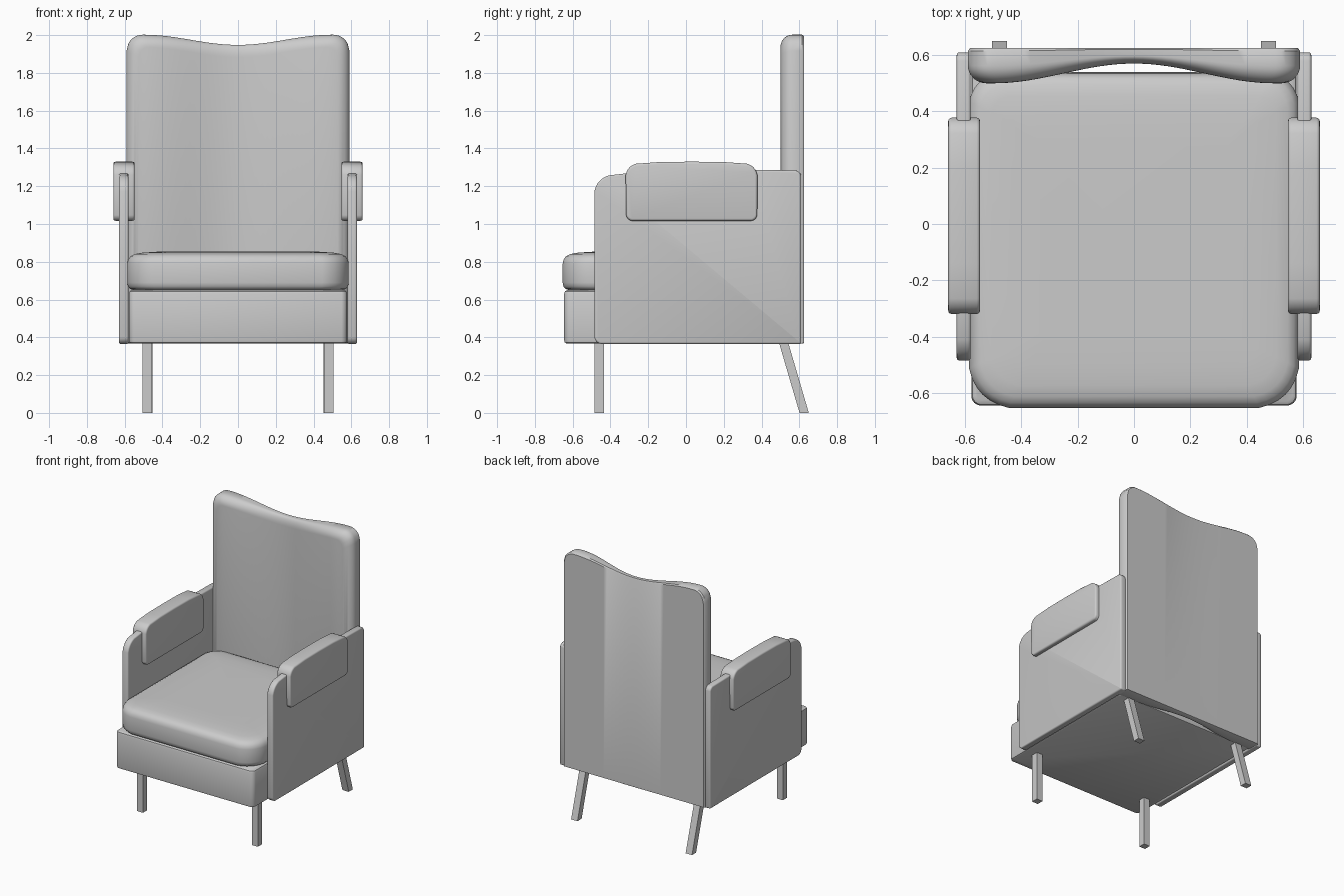
import bpy, bmesh, math

if "Cube" in bpy.data.objects:
    bpy.data.objects.remove(bpy.data.objects["Cube"])


def finish(bm, name, mirror=False):
    bmesh.ops.recalc_face_normals(bm, faces=bm.faces)
    me = bpy.data.meshes.new(name)
    bm.to_mesh(me)
    bm.free()
    ob = bpy.data.objects.new(name, me)
    bpy.context.collection.objects.link(ob)
    bpy.ops.object.select_all(action='DESELECT')
    ob.select_set(True)
    bpy.context.view_layer.objects.active = ob
    bpy.ops.object.shade_smooth_by_angle(angle=math.radians(40))
    if mirror:
        ob.modifiers.new("mirror", 'MIRROR').use_mirror_merge = False
    return ob


def slab(name, profile, x0, x1, bevel=0.0, mirror=True):
    """Side (y, z) profile extruded along x, with rounded rims."""
    bm = bmesh.new()
    a = [bm.verts.new((x0, y, z)) for y, z in profile]
    b = [bm.verts.new((x1, y, z)) for y, z in profile]
    n = len(profile)
    caps = [bm.faces.new(a), bm.faces.new(b)]
    for i in range(n):
        j = (i + 1) % n
        bm.faces.new((a[i], a[j], b[j], b[i]))
    bmesh.ops.recalc_face_normals(bm, faces=bm.faces)
    if bevel:
        edges = {e for f in caps for e in f.edges}
        bmesh.ops.bevel(bm, geom=list(edges), offset=bevel, segments=3,
                        profile=0.5, affect='EDGES')
    return finish(bm, name, mirror)


def rounded(points, steps=5):
    """Round polygon corners given as (y, z, radius)."""
    out = []
    n = len(points)
    for i, (y, z, r) in enumerate(points):
        if r == 0:
            out.append((y, z))
            continue
        ends = []
        for q in (points[i - 1], points[(i + 1) % n]):
            d = math.hypot(q[0] - y, q[1] - z)
            ends.append((y + (q[0] - y) * r / d, z + (q[1] - z) * r / d))
        for k in range(steps + 1):
            t = k / steps
            w = ((1 - t) ** 2 + 0.35 * t * (1 - t), t * t + 0.35 * t * (1 - t))
            c = 1 - w[0] - w[1]
            out.append((w[0] * ends[0][0] + w[1] * ends[1][0] + c * y,
                        w[0] * ends[0][1] + w[1] * ends[1][1] + c * z))
    return out


def loft(name, x, y0, y1, r_front, r_back, levels):
    """Stack of rounded rectangles; levels are (inset, z)."""
    bm = bmesh.new()
    rings = []
    for s, z in levels:
        f, b = max(r_front - s * 0.5, 0.01), max(r_back - s * 0.5, 0.01)
        plan = rounded([(-x + s, y0 + s, f), (x - s, y0 + s, f),
                        (x - s, y1 - s, b), (-x + s, y1 - s, b)], 6)
        rings.append([bm.verts.new((px, py, z)) for px, py in plan])
    n = len(rings[0])
    for p, q in zip(rings, rings[1:]):
        for i in range(n):
            j = (i + 1) % n
            bm.faces.new((p[i], p[j], q[j], q[i]))
    bm.faces.new(rings[0])
    bm.faces.new(rings[-1])
    return finish(bm, name)


def backrest():
    """Flat back, concave padded front, dipped top edge."""
    W, N = 0.59, 48
    bm = bmesh.new()
    levels = [(0.008, 0.0), (0.0, 0.08)]
    for k in range(9):
        t = k / 8 * math.pi / 2
        levels.append((0.065 * (1 - math.cos(t)), 0.5 + 0.5 * math.sin(t)))
    rings = []
    for s, d in levels:
        top, bottom = [], []
        for i in range(N + 1):
            u = 2 * i / N - 1
            u = 0.4 * u + 0.6 * math.sin(u * math.pi / 2)
            x = (W - s) * u
            c = (1 - math.cos(math.pi * min(abs(x), 0.5) / 0.5)) / 2
            r = 0.085 - 0.5 * s
            e = max(0, abs(x) - (W - s - r))
            drop = r - math.sqrt(max(0, r * r - e * e))
            y = 0.625 - d * (0.055 + 0.07 * c)
            top.append(bm.verts.new((x, y, 1.948 + 0.054 * c - s - drop)))
            bottom.append(bm.verts.new((x, y, 0.368 + 0.4 * s)))
        rings.append((top, bottom))
    for p, q in zip(rings, rings[1:]):
        lp, lq = p[0] + p[1][::-1], q[0] + q[1][::-1]
        for i in range(len(lp)):
            j = (i + 1) % len(lp)
            bm.faces.new((lp[i], lp[j], lq[j], lq[i]))
    for top, bottom in (rings[0], rings[-1]):
        for i in range(N):
            bm.faces.new((top[i], top[i + 1], bottom[i + 1], bottom[i]))
    return finish(bm, "backrest")


backrest()

# Seat base and domed cushion
loft("seat_base", 0.578, -0.645, 0.54, 0.03, 0.02,
     [(0.012, 0.368), (0.003, 0.373), (0, 0.385), (0, 0.63),
      (0.004, 0.643), (0.015, 0.65)])
loft("seat_cushion", 0.586, -0.653, 0.535, 0.14, 0.1,
     [(0.035, 0.65), (0.015, 0.656), (0.004, 0.67), (0, 0.69), (0, 0.79),
      (0.005, 0.812), (0.018, 0.83), (0.04, 0.841), (0.08, 0.848),
      (0.15, 0.853), (0.25, 0.855)])

# Side panels
slab("side_panel",
     rounded([(-0.485, 0.365, 0.035), (0.61, 0.365, 0.008),
              (0.61, 1.283, 0.03), (0.35, 1.287, 0), (-0.1, 1.282, 0),
              (-0.3, 1.27, 0), (-0.485, 1.248, 0.075)]), 0.58, 0.63, 0.01)

# Arm pads
slab("arm_pad",
     rounded([(-0.317, 1.017, 0.03), (0.377, 1.017, 0.03),
              (0.378, 1.315, 0.055), (0.2, 1.328, 0), (0.03, 1.33, 0),
              (-0.14, 1.328, 0), (-0.32, 1.315, 0.055)]), 0.547, 0.66, 0.012)

# Straight front legs and raked rear legs
slab("front_leg", [(-0.485, 0), (-0.435, 0), (-0.435, 0.39), (-0.485, 0.39)],
     0.455, 0.505)
slab("rear_leg", [(0.601, 0), (0.65, 0), (0.536, 0.39), (0.487, 0.39)],
     0.452, 0.505)
